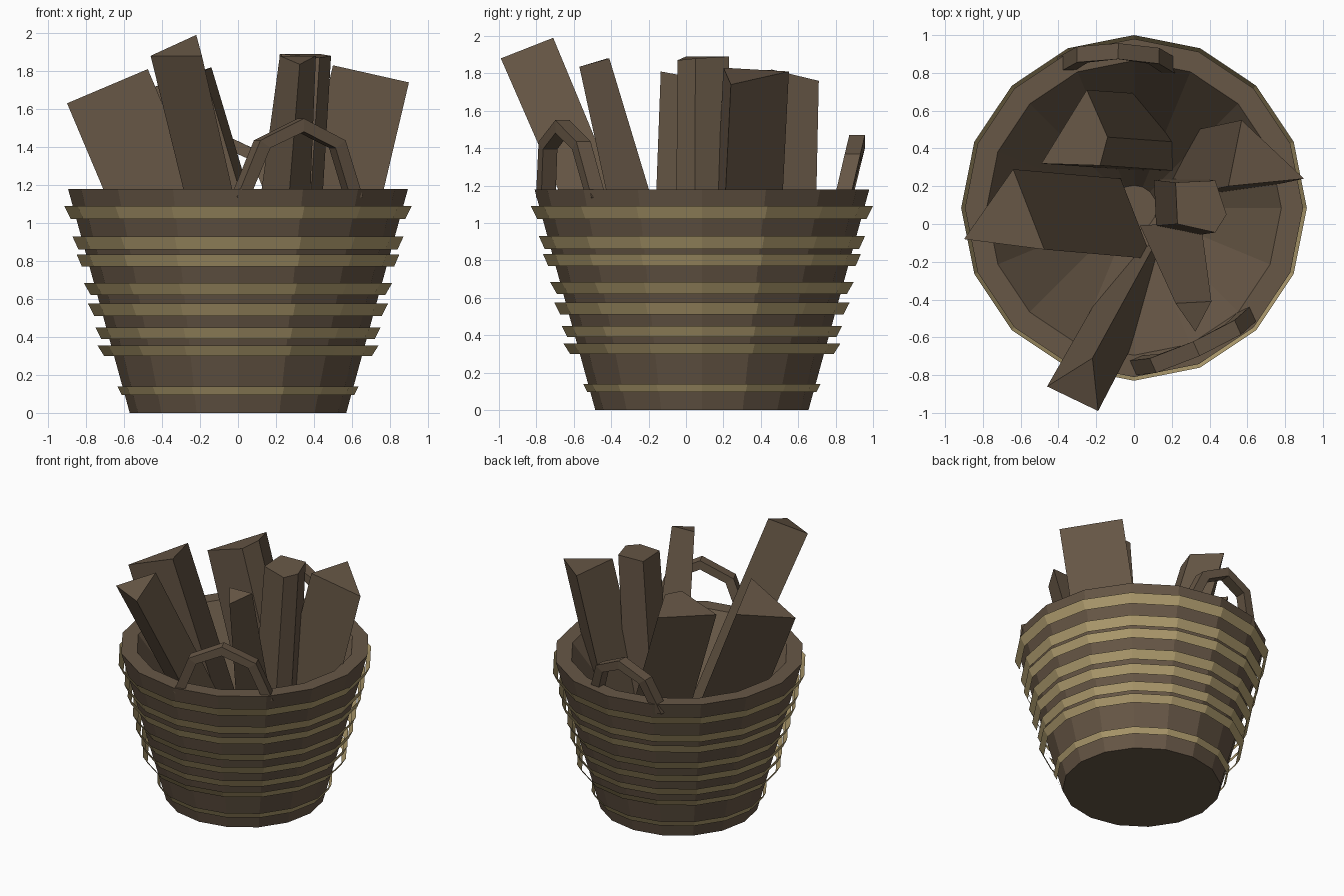
import bpy, bmesh, math
from mathutils import Vector

if "Cube" in bpy.data.objects:
    bpy.data.objects.remove(bpy.data.objects["Cube"])

CY = 0.085   # basket axis in y
SIDES = 16


def material(name, rgb):
    m = bpy.data.materials.new(name)
    m.diffuse_color = (*rgb, 1)
    m.use_nodes = True
    m.node_tree.nodes["Principled BSDF"].inputs["Base Color"].default_value = m.diffuse_color
    return m


wood = material("dark_wood", (0.135, 0.095, 0.061))
straw = material("straw_band", (0.44, 0.34, 0.16))


def finish(bm, name, mat, recalc=True):
    if recalc:
        bmesh.ops.recalc_face_normals(bm, faces=bm.faces)
    me = bpy.data.meshes.new(name)
    bm.to_mesh(me)
    bm.free()
    me.materials.append(mat)
    ob = bpy.data.objects.new(name, me)
    bpy.context.collection.objects.link(ob)
    return ob


def ring(bm, r, z):
    return [bm.verts.new((r * math.cos(a), CY + r * math.sin(a), z))
            for a in (2 * math.pi * i / SIDES for i in range(SIDES))]


def bridge(bm, a, b):
    n = len(a)
    for i in range(n):
        j = (i + 1) % n
        bm.faces.new((a[i], a[j], b[j], b[i]))


# basket: tapered wall, flat rim, hollow narrowing to a small floor
bm = bmesh.new()
rings = [ring(bm, r, z) for r, z in
         ((0.57, 0), (0.895, 1.18), (0.78, 1.18), (0.12, 0.3))]
for a, b in zip(rings, rings[1:]):
    bridge(bm, a, b)
bm.faces.new(rings[0][::-1])
bm.faces.new(rings[-1])
finish(bm, "basket", wood)

# woven straw bands: open strips standing just off the wall
BANDS = [(1.02, 1.09, 0.88, 0.915), (0.86, 0.93, 0.84, 0.872), (0.77, 0.835, 0.822, 0.85),
         (0.62, 0.685, 0.775, 0.812), (0.51, 0.575, 0.757, 0.79), (0.39, 0.45, 0.72, 0.75),
         (0.30, 0.355, 0.705, 0.74), (0.095, 0.14, 0.612, 0.635)]
for k, (z0, z1, r0, r1) in enumerate(BANDS):
    bm = bmesh.new()
    bridge(bm, ring(bm, r0, z0), ring(bm, r1, z1))
    finish(bm, f"straw_band_{k + 1}", straw, recalc=False)


# handles: square bar swept along a five point arch
def handle(name, left, right, top, lean, t=0.035):
    left, right = Vector(left), Vector(right)
    mid, half = (left + right) / 2, (right - left) / 2
    side = half.normalized()
    out = Vector((side.y, -side.x, 0))
    bm = bmesh.new()
    prev = None
    # (offset along chord, height fraction, section direction)
    for u, h, ang in ((-1, 0, 170), (-0.66, 0.74, 146), (0, 1, 90), (0.66, 0.74, 34), (1, 0, 10)):
        c = mid + half * u + out * lean * h + Vector((0, 0, (top - mid.z) * h))
        n = side * math.cos(math.radians(ang)) + Vector((0, 0, math.sin(math.radians(ang))))
        sec = [bm.verts.new(c + n * t * p + out * t * 1.2 * q)
               for p, q in ((1, 1), (1, -1), (-1, -1), (-1, 1))]
        if prev:
            bridge(bm, prev, sec)
        else:
            bm.faces.new(sec)
        prev = sec
    bm.faces.new(prev)
    finish(bm, name, wood)


handle("front_handle", (0.01, -0.75, 1.13), (0.61, -0.48, 1.13), 1.515, 0.05)
handle("back_handle", (0.2, 0.83, 1.1), (-0.37, 0.84, 1.1), 1.435, 0.08)


# split logs: top polygon extruded down along a slanted axis
def log(name, top, drop, scale):
    top = [Vector(p) for p in top]
    c = sum(top, Vector()) / len(top)
    bm = bmesh.new()
    a = [bm.verts.new(p) for p in top]
    b = [bm.verts.new(c + (p - c) * scale + Vector(drop)) for p in top]
    bridge(bm, a, b)
    bm.faces.new(a)
    bm.faces.new(b)
    finish(bm, name, wood)


log("left_log", [(-0.9, -0.08, 1.63), (-0.64, 0.29, 1.73), (-0.475, -0.135, 1.81)],
    (0.57, -0.05, -1.35), 1.0)
log("front_left_log", [(-0.46, -0.86, 1.88), (-0.19, -0.99, 1.88), (-0.22, -0.71, 1.99)],
    (0.35, 0.64, -1.5), 0.9)
log("back_log", [(-0.49, 0.32, 1.70), (-0.25, 0.71, 1.76), (-0.14, 0.46, 1.82), (-0.18, 0.31, 1.80)],
    (0.42, -0.03, -1.4), 1.0)
log("right_log", [(0.9, 0.24, 1.74), (0.57, 0.55, 1.81), (0.5, 0.2, 1.83)],
    (-0.33, -0.07, -1.4), 1.0)
log("middle_log", [(0.23, 0.0, 1.89), (0.22, 0.22, 1.89), (0.43, 0.23, 1.89),
                   (0.49, 0.05, 1.88), (0.43, -0.045, 1.87)],
    (-0.1, 0.0, -1.45), 1.1)
log("front_right_log", [(0.22, -0.42, 1.88), (0.41, -0.41, 1.88), (0.325, -0.57, 1.835)],
    (-0.12, 0.38, -1.4), 1.7)
